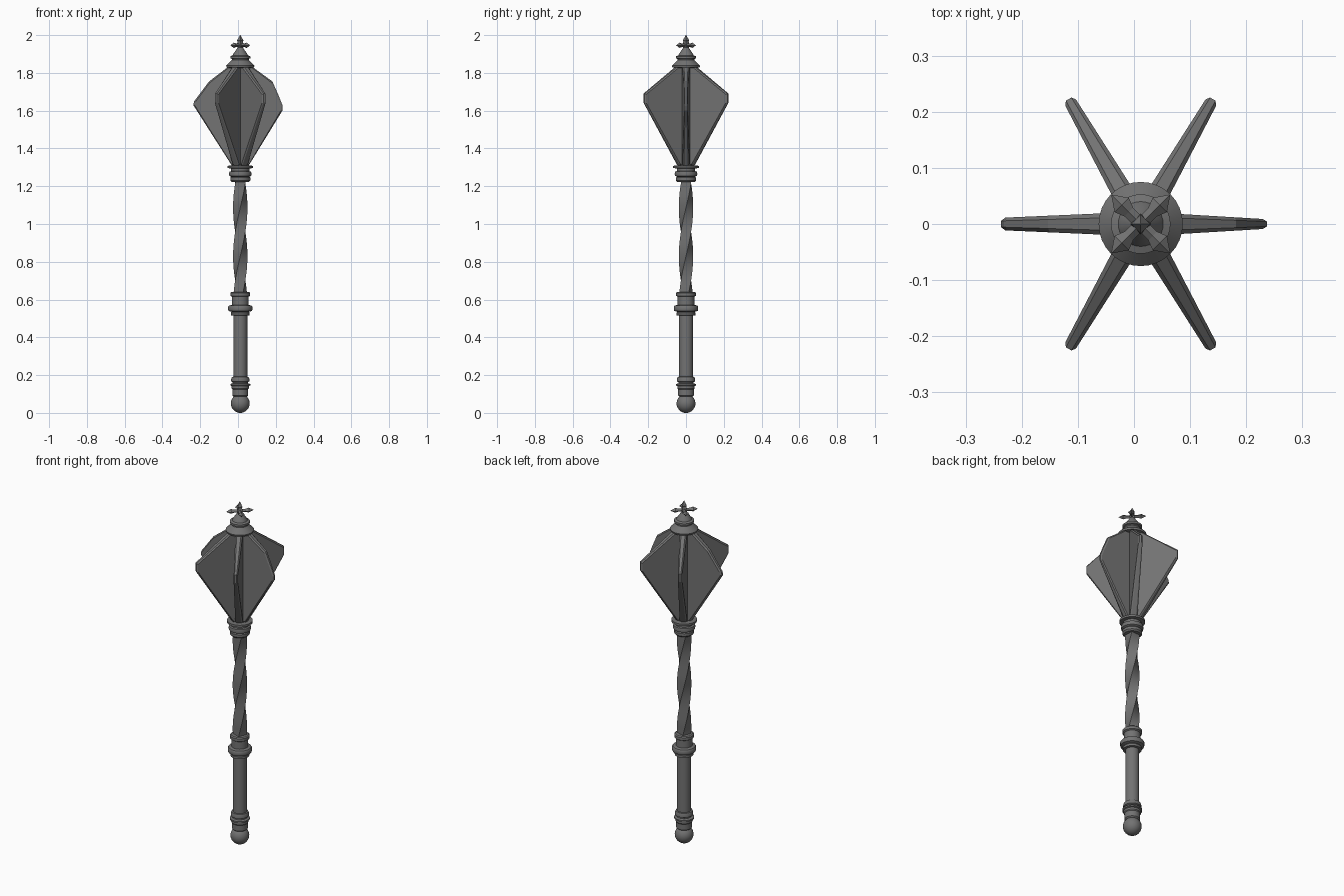
import bpy, bmesh
from math import sin, cos, pi, radians
from mathutils import Matrix, Vector

if "Cube" in bpy.data.objects:
    bpy.data.objects.remove(bpy.data.objects["Cube"])

AX = 0.012  # the axis sits slightly off centre because the blades differ
iron = bpy.data.materials.new("dark_iron")
iron.diffuse_color = (0.17, 0.17, 0.17, 1)
iron.use_nodes = True
iron.node_tree.nodes["Principled BSDF"].inputs["Base Color"].default_value = iron.diffuse_color


def make(name, verts, faces, smooth=True):
    me = bpy.data.meshes.new(name)
    me.from_pydata(verts, [], faces)
    bm = bmesh.new()
    bm.from_mesh(me)
    bmesh.ops.recalc_face_normals(bm, faces=bm.faces)
    bm.to_mesh(me)
    bm.free()
    me.materials.append(iron)
    ob = bpy.data.objects.new(name, me)
    bpy.context.collection.objects.link(ob)
    ob.location.x = AX
    if smooth:
        bpy.ops.object.select_all(action='DESELECT')
        ob.select_set(True)
        bpy.context.view_layer.objects.active = ob
        bpy.ops.object.shade_smooth_by_angle(angle=radians(35))
    return ob


def loft(name, rings, smooth=True):
    """Skin equal-length rings of points and cap both ends."""
    n = len(rings[0])
    verts = [p for r in rings for p in r]
    faces = [(i * n + j, i * n + (j + 1) % n, (i + 1) * n + (j + 1) % n, (i + 1) * n + j)
             for i in range(len(rings) - 1) for j in range(n)]
    faces += [tuple(range(n))[::-1], tuple(range(len(verts) - n, len(verts)))]
    return make(name, verts, faces, smooth)


def ring(r, z, n, a0=0.0):
    return [(r * cos(a0 + 2 * pi * k / n), r * sin(a0 + 2 * pi * k / n), z) for k in range(n)]


def lathe(name, profile, n=32):
    return loft(name, [ring(r, z, n) for r, z in profile])


# Ball pommel
ball = [(0.05 * sin(a), 0.05 - 0.05 * cos(a)) for a in [radians(8 + 14 * k) for k in range(11)]]
ball[0] = (ball[0][0], 0)
lathe("pommel", ball)

# Lower grip collar
lathe("pommel_collar", [(0.034, 0.085), (0.042, 0.092), (0.042, 0.125), (0.046, 0.13),
                        (0.046, 0.142), (0.053, 0.145), (0.053, 0.153), (0.04, 0.157),
                        (0.04, 0.163), (0.048, 0.167), (0.048, 0.18), (0.044, 0.19), (0.036, 0.192)])
# Grip
lathe("grip", [(0.037, 0.18), (0.037, 0.53)])

# Upper grip collar
lathe("grip_collar", [(0.036, 0.515), (0.05, 0.517), (0.05, 0.53), (0.046, 0.535), (0.062, 0.54),
                      (0.064, 0.546), (0.064, 0.562), (0.06, 0.568), (0.044, 0.572), (0.044, 0.615),
                      (0.052, 0.62), (0.052, 0.636), (0.046, 0.641), (0.03, 0.641)])

# Twisted square shaft
N = 32
loft("twisted_shaft", [ring(0.038, 0.63 + 0.6 * i / N, 4, radians(20 + 210 * i / N))
                       for i in range(N + 1)])

# Collar below the head
lathe("head_collar", [(0.03, 1.222), (0.046, 1.222), (0.053, 1.23), (0.053, 1.245), (0.048, 1.25),
                      (0.058, 1.255), (0.06, 1.265), (0.057, 1.277), (0.048, 1.28), (0.048, 1.294),
                      (0.068, 1.296), (0.068, 1.308), (0.04, 1.31)])
# Head core
lathe("head_core", [(0.04, 1.30), (0.04, 1.84)])


# Blades: outline in (radius, z), thick at the root, bevelled at the rim
def blade(name, outline, angle, tip=0.011):
    c = Vector((0.1, 1.6))
    rot = Matrix.Rotation(radians(angle), 4, 'Z')

    def side(s, shrink, t0, t1):
        out = []
        for r, z in outline:
            p = Vector((r, z))
            if r > 0.03:
                p -= (p - c).normalized() * shrink
            t = t0 + (t1 - t0) * min(1, max(0, p.x / 0.25))
            out.append(rot @ Vector((p.x, s * t, p.y)))
        return out
    loft(name, [side(-1, 0.008, 0.022, tip), side(-1, 0, 0.013, tip * 0.5),
                side(1, 0, 0.013, tip * 0.5), side(1, 0.008, 0.022, tip)], smooth=False)


plain = [(0.02, 1.31), (0.045, 1.31), (0.257, 1.643), (0.257, 1.69), (0.055, 1.835), (0.02, 1.835)]
worn_left = [(0.02, 1.31), (0.045, 1.31), (0.249, 1.63), (0.244, 1.65), (0.165, 1.755),
             (0.06, 1.835), (0.02, 1.835)]
worn_right = [(0.02, 1.31), (0.045, 1.31), (0.223, 1.60), (0.225, 1.625), (0.203, 1.68),
              (0.17, 1.755), (0.06, 1.835), (0.02, 1.835)]
for k in range(6):
    blade(f"blade_{k + 1}", {0: worn_right, 3: worn_left}.get(k, plain), 60 * k,
          0.007 if k == 0 else 0.011)

# Cap above the head
lathe("head_cap", [(0.05, 1.826), (0.072, 1.828), (0.075, 1.838), (0.068, 1.845), (0.045, 1.868),
                   (0.045, 1.874), (0.053, 1.877), (0.053, 1.888), (0.04, 1.893), (0.034, 1.905),
                   (0.02, 1.925), (0.014, 1.935)])

# Finial spike
loft("finial_spike", [ring(r, z, 4) for r, z in
                      [(0.014, 1.93), (0.019, 1.945), (0.014, 1.965), (0.017, 1.972), (0.001, 2.0)]], False)

# Four finial petals on the diagonals
for k in range(4):
    m = Matrix.Rotation(radians(45 + 90 * k), 4, 'Z')
    rings = [[m @ Vector((r, w * cos(a), 1.946 + h * sin(a))) for a in (0, pi / 2, pi, 3 * pi / 2)]
             for r, w, h in [(0.0, 0.01, 0.009), (0.03, 0.011, 0.009),
                             (0.048, 0.018, 0.014), (0.073, 0.001, 0.001)]]
    loft(f"finial_petal_{k + 1}", rings, False)
